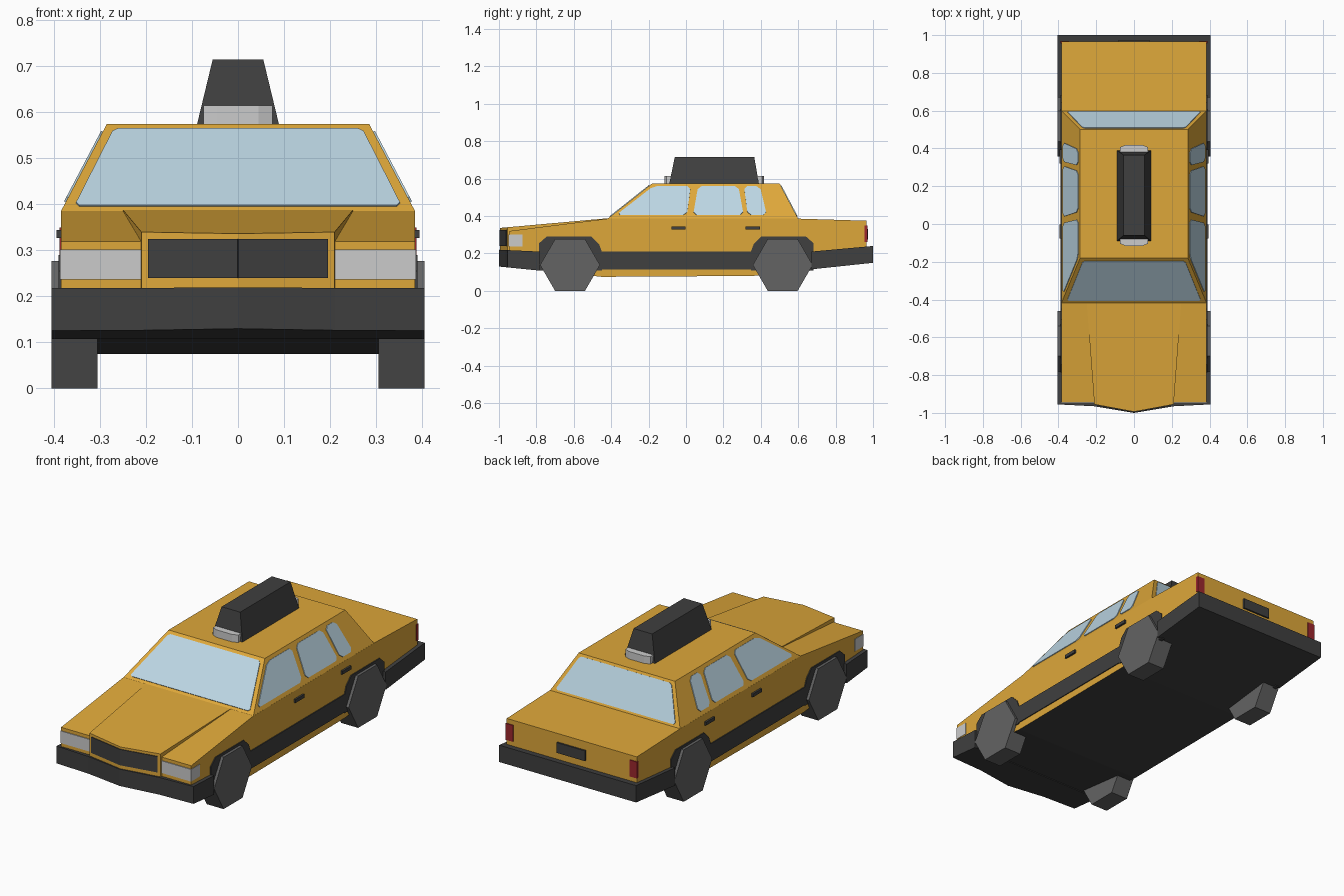
import bpy, bmesh, math
from mathutils import Vector

if "Cube" in bpy.data.objects:
    bpy.data.objects.remove(bpy.data.objects["Cube"])


def material(name, rgb):
    m = bpy.data.materials.new(name)
    m.diffuse_color = (*rgb, 1)
    m.use_nodes = True
    m.node_tree.nodes["Principled BSDF"].inputs["Base Color"].default_value = m.diffuse_color
    return m


YELLOW = material("yellow paint", (0.73, 0.39, 0.042))
DARK = material("dark trim", (0.05, 0.05, 0.05))
TYRE = material("tyre grey", (0.125, 0.125, 0.125))
GLASS = material("pale blue glass", (0.50, 0.67, 0.77))
LAMP = material("light grey lamp", (0.60, 0.60, 0.60))
RED = material("red lamp", (0.33, 0.02, 0.027))


def loft(name, lower, upper, mat, under=None):
    """Solid between two matching loops; faces pointing down may get a second colour."""
    bm = bmesh.new()
    a = [bm.verts.new(p) for p in lower]
    b = [bm.verts.new(p) for p in upper]
    n = len(a)
    bm.faces.new(a)
    bm.faces.new(b)
    for i in range(n):
        bm.faces.new((a[i], a[(i + 1) % n], b[(i + 1) % n], b[i]))
    bmesh.ops.recalc_face_normals(bm, faces=bm.faces)
    if under:
        for f in bm.faces:
            f.material_index = int(f.normal.z < -0.5)
    me = bpy.data.meshes.new(name)
    bm.to_mesh(me)
    bm.free()
    me.materials.append(mat)
    if under:
        me.materials.append(under)
    ob = bpy.data.objects.new(name, me)
    bpy.context.collection.objects.link(ob)
    return ob


def box(name, x, y, z, mat):
    plan = [(x[0], y[0]), (x[1], y[0]), (x[1], y[1]), (x[0], y[1])]
    return loft(name, [(*p, z[0]) for p in plan], [(*p, z[1]) for p in plan], mat)


def rect(hx, y0, y1, z):
    return [(-hx, y0, z), (hx, y0, z), (hx, y1, z), (-hx, y1, z)]


def side_slab(name, profile, x0, x1, mat, under=None):
    return loft(name, [(x0, y, z) for y, z in profile], [(x1, y, z) for y, z in profile], mat, under)


def plate(name, pts, outward, mat, cut=0.0, thick=0.004):
    """Thin panel on a plane, with optional clipped corners."""
    pts = [Vector(p) for p in pts]
    if cut:
        clipped = []
        for i, p in enumerate(pts):
            for q in (pts[i - 1], pts[(i + 1) % len(pts)]):
                clipped.append(p + (q - p).normalized() * cut)
        pts = clipped
    nrm = (pts[1] - pts[0]).cross(pts[-2] - pts[0]).normalized()
    if nrm.dot(Vector(outward)) < 0:
        nrm.negate()
    return loft(name, [p - nrm * 0.001 for p in pts], [p + nrm * thick for p in pts], mat)


def mirrored(half):
    """Complete a plan outline listed on +x, ending at or near the centre line."""
    return half + [(-x, y) for x, y in reversed(half) if x > 0]


def sloped(name, plan, bottom, top, mat):
    return loft(name, [(x, y, bottom(y)) for x, y in plan], [(x, y, top(y)) for x, y in plan], mat)


def line(y0, z0, y1, z1):
    return lambda y: z0 + (y - y0) / (y1 - y0) * (z1 - z0)


# Main body with dark floor
side_slab("body", [(-0.945, 0.127), (-0.78, 0.112), (-0.45, 0.075), (0.36, 0.08), (0.67, 0.117),
                   (0.965, 0.15), (0.965, 0.375), (0.6, 0.386), (-0.42, 0.386), (-0.945, 0.32)],
          -0.385, 0.385, YELLOW, DARK)

# Cabin
loft("cabin", rect(0.385, -0.42, 0.6, 0.385), rect(0.285, -0.18, 0.5, 0.575), YELLOW)

# Raised hood with pointed nose
sloped("hood", mirrored([(0.25, -0.42), (0.21, -0.955), (0, -0.994)]),
       lambda y: 0.2, line(-0.955, 0.34, -0.42, 0.388), YELLOW)

# Bumpers
sloped("front_bumper", mirrored([(0.405, -0.78), (0.405, -0.955), (0.21, -0.965), (0, -1.0)]),
       line(-0.78, 0.108, -1, 0.13), line(-0.78, 0.21, -1, 0.22), DARK)
sloped("rear_bumper", mirrored([(0.405, 0.67), (0.405, 1.0)]),
       line(0.67, 0.115, 1, 0.15), line(0.67, 0.21, 1, 0.24), DARK)

# Front and rear glass
zb, zt = 0.396, 0.563
for name, slope, d in (("windscreen", line(0.385, -0.42, 0.575, -0.18), -1),
                       ("rear_window", line(0.385, 0.6, 0.575, 0.5), 1)):
    plate(name, [(-0.355, slope(zb), zb), (0.355, slope(zb), zb),
                 (0.27, slope(zt), zt), (-0.27, slope(zt), zt)], (0, d, 0.5), GLASS, 0.01)

# Licence plate panel
box("rear_plate", (-0.083, 0.083), (0.96, 0.974), (0.275, 0.33), DARK)

SIDE_WINDOWS = {
    "front_side_window": [(-0.372, 0.405), (0.005, 0.405), (0.025, 0.558), (-0.175, 0.558)],
    "rear_side_window": [(0.038, 0.405), (0.308, 0.405), (0.28, 0.558), (0.065, 0.558)],
    "quarter_window": [(0.33, 0.405), (0.432, 0.405), (0.395, 0.558), (0.31, 0.558)],
}
ARCH = [(-0.165, 0.11), (-0.165, 0.255), (-0.125, 0.29), (0.115, 0.29), (0.155, 0.25), (0.17, 0.21), (0.17, 0.11)]

for s, side in ((1, "left"), (-1, "right")):
    # Side glass, following the inward lean of the cabin
    lean = line(0.385, 0.385, 0.575, 0.285)
    for name, pts in SIDE_WINDOWS.items():
        plate(f"{name}_{side}", [(s * lean(z), y, z) for y, z in pts], (s, 0, 0.5), GLASS, 0.018)
    # Grille half on the slanted nose
    nose = line(0, -0.994, 0.21, -0.955)
    plate(f"grille_{side}", [(s * x, nose(x), z) for x, z in
                             ((0, 0.24), (0.195, 0.24), (0.195, 0.325), (0, 0.325))],
          (0, -1, 0), DARK)
    # Lamps wrapping the corners
    box(f"headlight_{side}", (s * 0.205, s * 0.387), (-0.949, -0.875), (0.237, 0.302), LAMP)
    box(f"tail_light_{side}", (s * 0.345, s * 0.388), (0.955, 0.97), (0.262, 0.35), RED)
    # Side strip and door handles
    side_slab(f"side_strip_{side}", [(-0.46, 0.115), (0.36, 0.115), (0.36, 0.21), (-0.46, 0.21)],
              s * 0.38, s * 0.39, DARK)
    for y, door in ((-0.04, "front"), (0.357, "rear")):
        box(f"{door}_door_handle_{side}", (s * 0.38, s * 0.395), (y - 0.038, y + 0.038), (0.327, 0.345), DARK)
    # Wheels and arches
    for yc, axle in ((-0.62, "front"), (0.517, "rear")):
        flip = 1 if axle == "front" else -1
        side_slab(f"{axle}_arch_{side}", [(yc + flip * y, z) for y, z in ARCH], s * 0.37, s * 0.39, DARK)
        r = 0.16
        hexagon = [(yc + r * math.cos(k * math.pi / 3), r * math.sin(math.pi / 3) * (1 + math.sin(k * math.pi / 3) / math.sin(math.pi / 3)))
                   for k in range(6)]
        side_slab(f"{axle}_wheel_{side}", hexagon, s * 0.305, s * 0.405, TYRE)

# Roof sign with a lamp bar at each end
loft("roof_sign", rect(0.09, -0.09, 0.39, 0.57), rect(0.055, -0.06, 0.365, 0.715), DARK)
for d, end in ((-1, "front"), (1, "rear")):
    plan = [(x, 0.151 + d * y) for x, y in mirrored([(0.075, 0.215), (0.075, 0.255), (0.045, 0.267)])]
    sloped(f"roof_lamp_{end}", plan, lambda y: 0.57, lambda y: 0.615, LAMP)
